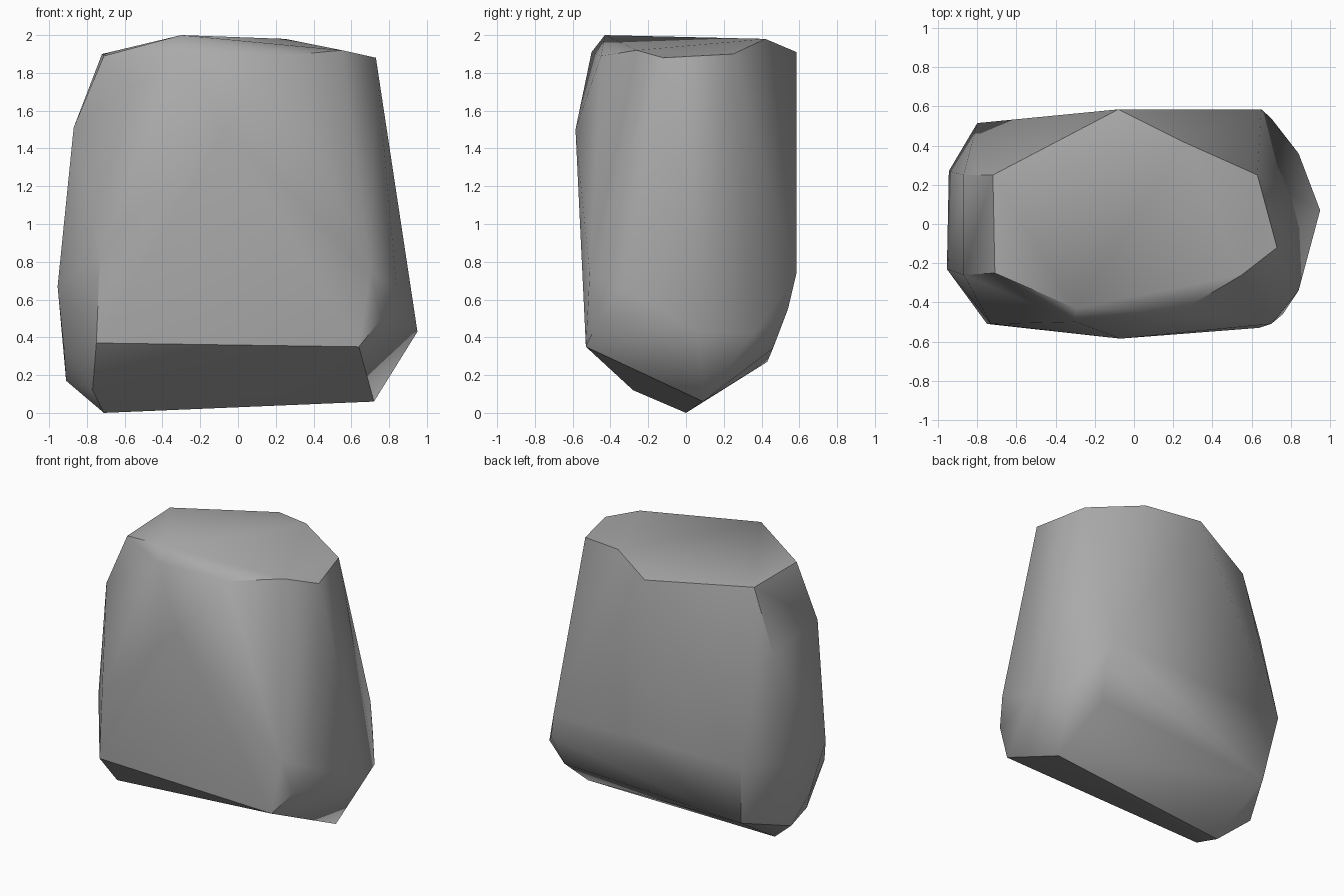
import bpy
import bmesh
import math

cube = bpy.data.objects.get("Cube")
if cube:
    bpy.data.objects.remove(cube, do_unlink=True)

# Flat grey stone colour
stone = bpy.data.materials.new("stone grey")
stone.use_nodes = True
colour = (0.4, 0.4, 0.4, 1.0)
stone.diffuse_color = colour
shader = next(n for n in stone.node_tree.nodes if n.type == "BSDF_PRINCIPLED")
shader.inputs["Base Color"].default_value = colour
shader.inputs["Roughness"].default_value = 0.9

# Corners of the chipped stone, grouped by region
corners = {
    "crown": [(-.72, .25, 1.9), (-.08, .585, 1.91), (.25, .42, 1.98),
              (.63, .25, 1.9), (.73, -.12, 1.88), (.55, -.26, 1.92),
              (.23, -.45, 1.89), (-.3, -.43, 2), (-.71, -.25, 1.89)],
    "shoulder": [(-.3, -.5, 1.91), (-.07, -.585, 1.5),
                 (-.87, -.26, 1.51), (-.87, .25, 1.46)],
    "waist": [(-.955, -.23, .67), (-.945, .27, .68), (-.8, .515, .72),
              (.65, .585, .74), (.7, .54, .55), (.84, .36, .42),
              (.95, .07, .43), (.84, -.34, .66), (.7, -.51, .74),
              (.76, -.46, .5), (-.73, -.51, .85)],
    "base": [(.64, -.53, .35), (-.75, -.51, .37), (-.77, -.28, .12),
             (-.92, -.1, .33), (-.91, .1, .17), (-.74, .43, .27),
             (.65, .46, .34), (.72, .09, .06), (-.71, 0, 0)],
}

# Wrap the corners in a closed convex skin
bm = bmesh.new()
for region in corners.values():
    for point in region:
        bm.verts.new(point)
bmesh.ops.convex_hull(bm, input=bm.verts[:])
loose = [v for v in bm.verts if not v.link_faces]
bmesh.ops.delete(bm, geom=loose, context="VERTS")
bmesh.ops.recalc_face_normals(bm, faces=bm.faces[:])

mesh = bpy.data.meshes.new("boulder")
bm.to_mesh(mesh)
bm.free()
mesh.materials.append(stone)
boulder = bpy.data.objects.new("boulder", mesh)
bpy.context.collection.objects.link(boulder)

# Soft shading over the gentle bends, crisp along the breaks
bpy.ops.object.select_all(action="DESELECT")
boulder.select_set(True)
bpy.context.view_layer.objects.active = boulder
bpy.ops.object.shade_smooth_by_angle(angle=math.radians(38))
